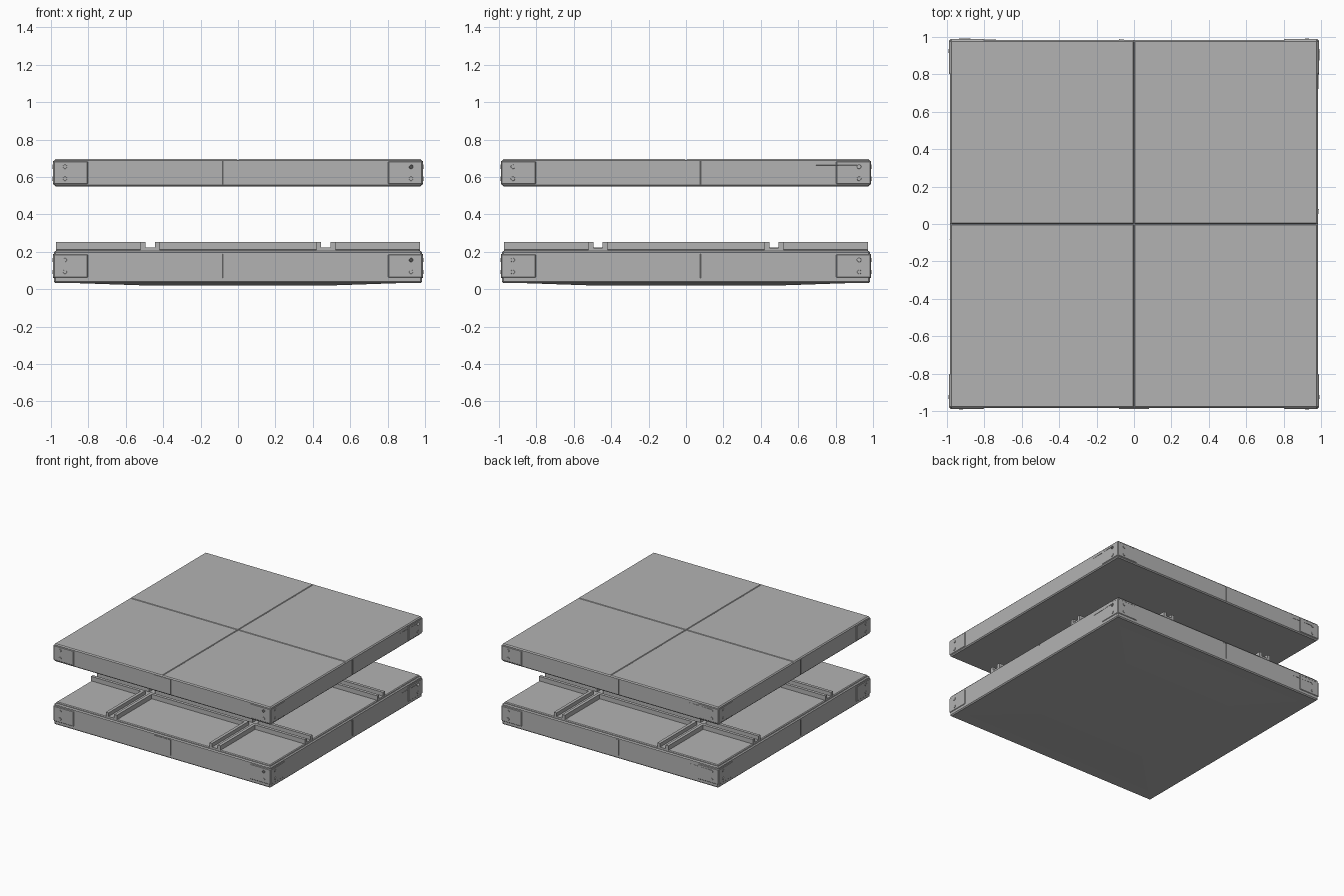
import bpy, bmesh, math
from mathutils import Matrix, Vector

if "Cube" in bpy.data.objects:
    bpy.data.objects.remove(bpy.data.objects["Cube"])

grey = bpy.data.materials.new("concrete grey")
grey.diffuse_color = (0.45, 0.45, 0.45, 1)
grey.use_nodes = True
grey.node_tree.nodes["Principled BSDF"].inputs["Base Color"].default_value = grey.diffuse_color


def finish(bm, name):
    me = bpy.data.meshes.new(name)
    bmesh.ops.recalc_face_normals(bm, faces=bm.faces)
    bm.to_mesh(me)
    bm.free()
    me.materials.append(grey)
    ob = bpy.data.objects.new(name, me)
    bpy.context.collection.objects.link(ob)
    return ob


def add_box(bm, lo, hi, bevel=0.0):
    lo, hi = Vector(lo), Vector(hi)
    mat = Matrix.Translation((lo + hi) / 2) @ Matrix.Diagonal((*(hi - lo), 1))
    verts = bmesh.ops.create_cube(bm, size=1, matrix=mat)["verts"]
    if bevel:
        edges = list({e for v in verts for e in v.link_edges})
        bmesh.ops.bevel(bm, geom=edges, offset=bevel, segments=1, affect='EDGES')


def slab(name, z0, z1, seam):
    """Square slab, optionally with a cross-shaped seam pressed into its top."""
    bm = bmesh.new()
    add_box(bm, (-0.984, -0.984, z0), (0.984, 0.984, z1), 0.008)
    if seam:
        for axis in (Vector((1, 0, 0)), Vector((0, 1, 0))):
            for d in (-0.005, 0, 0.005):
                geom = bm.verts[:] + bm.edges[:] + bm.faces[:]
                bmesh.ops.bisect_plane(bm, geom=geom, plane_co=axis * d, plane_no=axis)
        for v in bm.verts:
            if v.co.z > z1 - 0.001 and min(abs(v.co.x), abs(v.co.y)) < 0.001:
                v.co.z -= 0.006
    return finish(bm, name)


def edge_fittings(name, z0, z1):
    """Corner brackets, centre plates and bolts around the four sides."""
    bm = bmesh.new()
    zm = (z0 + z1) / 2
    for sx in (-1, 1):
        for sy in (-1, 1):
            xs = sorted((sx * 0.80, sx * 0.988))
            ys = sorted((sy * 0.80, sy * 0.988))
            add_box(bm, (xs[0], ys[0], z0), (xs[1], ys[1], z1), 0.006)
    for k in range(4):
        rot = Matrix.Rotation(k * math.pi / 2, 4, 'Z')
        start = len(bm.verts)
        add_box(bm, (-0.08, -0.988, z0), (0.08, -0.97, z1))
        for s in (-1, 1):
            for dz in (-0.032, 0.032):
                m = Matrix.Translation((s * 0.925, -0.988, zm + dz)) @ Matrix.Rotation(math.pi / 2, 4, 'X')
                bmesh.ops.create_cone(bm, cap_ends=True, segments=8, radius1=0.013,
                                      radius2=0.011, depth=0.008, matrix=m)
        bm.verts.ensure_lookup_table()
        bmesh.ops.transform(bm, matrix=rot, verts=bm.verts[start:])
    return finish(bm, name)


# Upper slab
slab("upper_slab", 0.55, 0.695, True)
edge_fittings("upper_edge_fittings", 0.56, 0.685)

# Lower slab with a thin raised deck
slab("lower_slab", 0.033, 0.205, False)
edge_fittings("lower_edge_fittings", 0.06, 0.188)
bm = bmesh.new()
add_box(bm, (-0.972, -0.972, 0.195), (0.972, 0.972, 0.215), 0.006)
finish(bm, "lower_deck")

# Slightly bulging underside of the lower slab
bm = bmesh.new()
bmesh.ops.create_cone(bm, cap_ends=True, segments=4, radius1=0.5 * math.sqrt(2),
                      radius2=0.97 * math.sqrt(2), depth=0.016,
                      matrix=Matrix.Translation((0, 0, 0.028)) @ Matrix.Rotation(math.pi / 4, 4, 'Z'))
finish(bm, "underside")

# Crossing channels: two walls each, broken where channels meet
bm = bmesh.new()
spans = ((-0.972, -0.42), (-0.52, 0.52), (0.42, 0.972))
R, HALF, WALL = 0.47, 0.05, 0.025
cuts = ((-0.972, -R - HALF + WALL), (-R + HALF - WALL, R - HALF + WALL), (R + HALF - WALL, 0.972))
for centre in (-R, R):
    for side in (-1, 1):
        a, b = sorted((centre + side * HALF, centre + side * (HALF - WALL)))
        for lo, hi in cuts:
            add_box(bm, (a, lo, 0.20), (b, hi, 0.252))
            add_box(bm, (lo, a, 0.20), (hi, b, 0.252))
    # channel floors
    add_box(bm, (centre - HALF, -0.972, 0.20), (centre + HALF, 0.972, 0.222))
    add_box(bm, (-0.972, centre - HALF, 0.20), (0.972, centre + HALF, 0.221))
finish(bm, "deck_channels")
